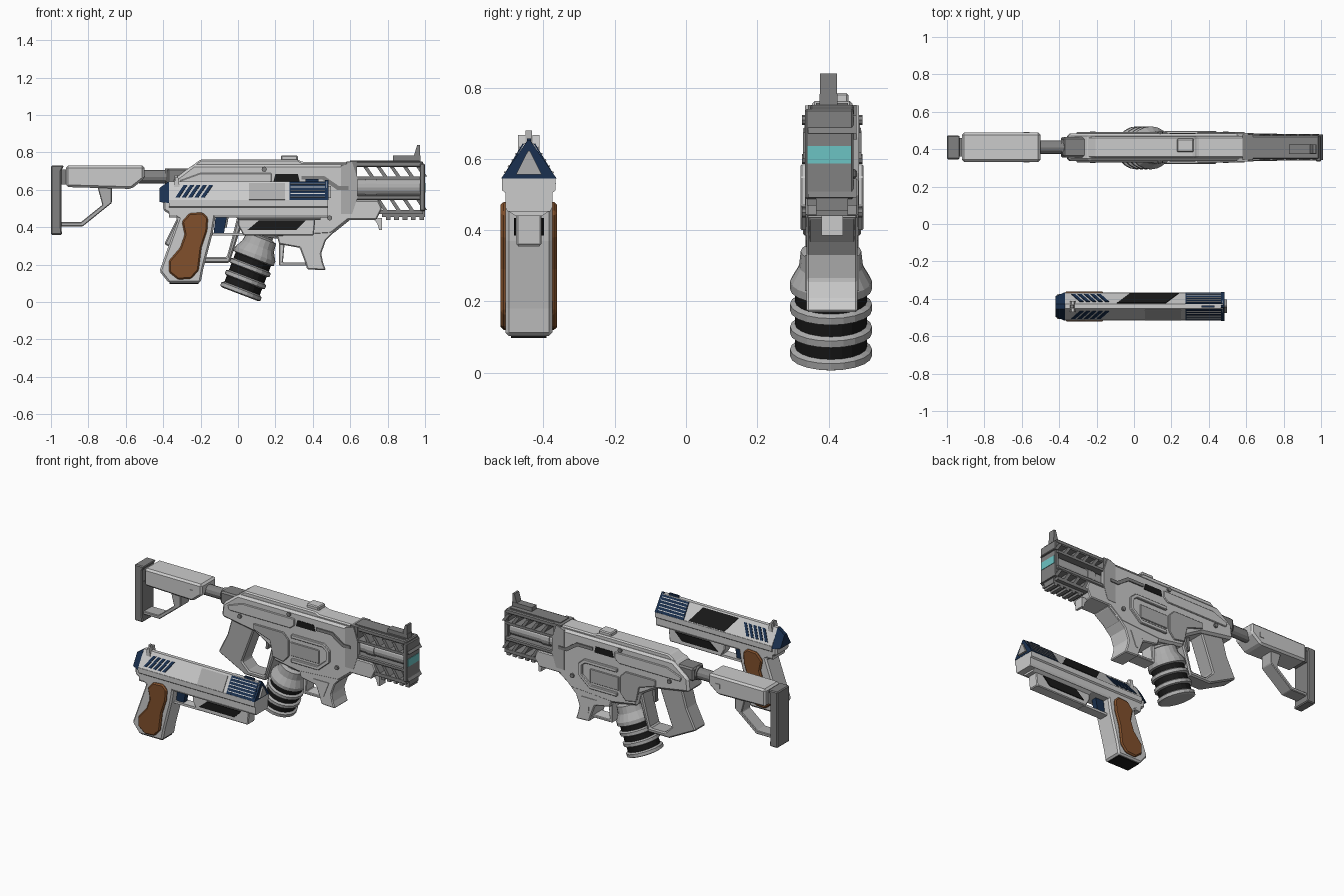
import bpy, bmesh, math
from mathutils import Vector, Matrix

if "Cube" in bpy.data.objects:
    bpy.data.objects.remove(bpy.data.objects["Cube"])

RIFLE, PISTOL = 0.41, -0.441   # y of each weapon's centre plane


def material(name, r, g, b):
    m = bpy.data.materials.new(name)
    m.diffuse_color = (r, g, b, 1)
    m.use_nodes = True
    m.node_tree.nodes["Principled BSDF"].inputs["Base Color"].default_value = m.diffuse_color
    return m


DARK = material("dark_grey", .22, .22, .22)
MID = material("mid_grey", .42, .42, .42)
BLACK = material("black", .01, .01, .01)
NAVY = material("navy", .01, .03, .08)
WOOD = material("wood", .22, .08, .025)
CYAN = material("cyan", .15, .55, .55)


def finish(name, bm, mat, bevel=0):
    bmesh.ops.recalc_face_normals(bm, faces=bm.faces)
    me = bpy.data.meshes.new(name)
    bm.to_mesh(me)
    bm.free()
    ob = bpy.data.objects.new(name, me)
    bpy.context.collection.objects.link(ob)
    if mat:
        me.materials.append(mat)
    if bevel:
        mod = ob.modifiers.new("bevel", 'BEVEL')
        mod.width, mod.segments, mod.limit_method = bevel, 1, 'ANGLE'
    return ob


def solid(name, a, b, mat=None, bevel=0):
    """Join two matching outlines into a closed solid."""
    bm = bmesh.new()
    va, vb = [bm.verts.new(p) for p in a], [bm.verts.new(p) for p in b]
    bm.faces.new(va)
    bm.faces.new(vb)
    for i in range(len(a)):
        j = (i + 1) % len(a)
        bm.faces.new((va[i], va[j], vb[j], vb[i]))
    return finish(name, bm, mat, bevel)


def slab(name, pts, yc, half, mat=None, bevel=0):
    return solid(name, [(x, yc - half, z) for x, z in pts], [(x, yc + half, z) for x, z in pts], mat, bevel)


def rect(x0, x1, z0, z1):
    return [(x0, z0), (x1, z0), (x1, z1), (x0, z1)]


def box(name, x0, x1, z0, z1, yc, half, mat=None, bevel=0):
    return slab(name, rect(x0, x1, z0, z1), yc, half, mat, bevel)


def side_plates(name, pts, yc, inner, outer, mat=None, bevel=0):
    for s, tag in ((-1, "_right"), (1, "_left")):
        slab(name + tag, pts, yc + s * (inner + outer) / 2, (outer - inner) / 2, mat, bevel)


def section(name, pts, yc, x0, x1, mat=None, bevel=0):
    """Half cross-section (y, z), mirrored and extruded along x."""
    full = pts + [(-y, z) for y, z in reversed(pts)]
    return solid(name, [(x0, yc + y, z) for y, z in full], [(x1, yc + y, z) for y, z in full], mat, bevel)


def lathe(name, profile, origin, axis, n=16, mat=None):
    """Closed turned part from (radius, height) points."""
    rot = Vector(axis).to_track_quat('Z', 'Y').to_matrix().to_4x4()
    bm = bmesh.new()
    rings = [[bm.verts.new((r * math.cos(2 * math.pi * i / n), r * math.sin(2 * math.pi * i / n), h))
              for i in range(n)] for r, h in profile]
    bm.faces.new(rings[0])
    bm.faces.new(rings[-1])
    for p, q in zip(rings, rings[1:]):
        for i in range(n):
            j = (i + 1) % n
            bm.faces.new((p[i], p[j], q[j], q[i]))
    bm.transform(Matrix.Translation(origin) @ rot)
    return finish(name, bm, mat)


# ---------------- rifle: stock ----------------
Y = RIFLE
slab("butt_plate", [(-1, .36), (-.94, .36), (-.945, .40), (-.945, .70), (-.93, .73), (-1, .73)], Y, .064, DARK, .006)
slab("stock_body", [(-.92, .615), (-.57, .605), (-.5, .66), (-.5, .73), (-.92, .73)], Y, .078, None, .012)
box("stock_neck", -.95, -.91, .63, .71, Y, .05, DARK)
slab("stock_strut", [(-.95, .405), (-.83, .405), (-.675, .53), (-.675, .63), (-.755, .63), (-.725, .52),
                     (-.84, .427), (-.95, .427)], Y, .045, MID, .004)
lathe("buffer_tube", [(.036, 0), (.036, .14), (.044, .14), (.044, .3)], (-.53, Y, .67), (1, 0, 0), 12, DARK)
box("buffer_key", -.38, -.22, .63, .715, Y, .055, DARK, .01)
side_plates("stock_pin", rect(-.59, -.56, .65, .68), Y, .07, .082)

# ---------------- rifle: receiver ----------------
slab("receiver", [(-.36, .56), (-.12, .52), (0, .45), (.02, .37), (.2, .34), (.5, .36), (.6, .44), (.6, .735),
                  (-.24, .735), (-.35, .65)], Y, .074, None, .014)
slab("receiver_cover", [(-.27, .71), (-.2, .763), (.32, .763), (.34, .75), (.6, .75), (.6, .70)], Y, .057, None, .008)
slab("front_grip", [(.2, .38), (.22, .31), (.33, .29), (.36, .21), (.37, .175), (.47, .17), (.455, .21), (.445, .26),
                    (.47, .33), (.53, .39), (.6, .44), (.4, .45)], Y, .072, None, .006)
slab("hand_stop", [(.22, .32), (.22, .195), (.37, .195), (.37, .212), (.24, .212), (.25, .32)], Y, .045, None, .004)
slab("rear_grip_loop", [(-.29, .58), (-.33, .44), (-.395, .31), (-.2, .21), (-.045, .21), (0, .35), (.04, .47),
                        (0, .47), (-.03, .35), (-.06, .24), (-.17, .24), (-.22, .29), (-.13, .53)], Y, .055, MID, .008)
slab("rifle_trigger", [(-.07, .51), (-.04, .51), (-.06, .40), (-.075, .40)], Y, .014, DARK)
box("rear_sight", .23, .32, .755, .785, Y + .01, .036, None, .006)

# raised side panels, ports and pins
side_plates("ejection_port", [(.19, .645), (.33, .645), (.32, .685), (.2, .685)], Y, .07, .077, BLACK)
side_plates("upper_strip", [(-.3, .62), (.15, .62), (.18, .645), (.18, .69), (-.2, .69), (-.31, .65)], Y, .07, .081, None, .004)
side_plates("lower_panel", [(.02, .40), (.1, .385), (.14, .43), (.14, .54), (.1, .58), (-.12, .58), (-.12, .54), (.0, .5)],
            Y, .07, .081, MID, .004)
side_plates("magazine_frame", [(.16, .40), (.36, .40), (.44, .47), (.44, .55), (.4, .585), (.16, .585), (.16, .56),
                               (.39, .56), (.415, .54), (.415, .48), (.35, .425), (.16, .425)], Y, .07, .088, None, .004)
side_plates("magazine_window", rect(.15, .36, .44, .53), Y, .07, .08, MID, .003)
side_plates("side_rib", [(.34, .655), (.45, .655), (.53, .6), (.59, .6), (.59, .62), (.54, .62), (.46, .675), (.34, .675)],
            Y, .07, .082, DARK)
side_plates("grip_inlay", [(.31, .33), (.43, .33), (.41, .28), (.39, .23), (.375, .23), (.37, .28)], Y, .069, .076)
for k, (x, z) in enumerate(((.49, .45), (.14, .71), (-.22, .6))):
    lathe(f"receiver_pin_{k}", [(.014, -.085), (.014, .085)], (x, Y, z), (0, 1, 0), 8, DARK)

# ---------------- rifle: drum magazine ----------------
drum_axis, drum_base = (.357, 0, .934), (.01, Y - .003, .042)
lathe("drum_core", [(.101, .005), (.101, .22)], drum_base, drum_axis, 20, BLACK)
for k in range(3):
    h = k * .068
    lathe(f"drum_ring_{k}", [(.1, h), (.115, h + .006), (.115, h + .026), (.1, h + .034)], drum_base, drum_axis, 20, MID)
lathe("drum_shoulder", [(.1, .2), (.115, .206), (.115, .23), (.09, .275), (.085, .32), (.06, .33), (.06, .40)],
      drum_base, drum_axis, 20, MID)

# ---------------- rifle: slotted barrel shroud ----------------
for tag, z0, z1, zb, zt in (("upper", .655, .752, .672, .722), ("lower", .47, .572, .492, .545)):
    box(f"shroud_{tag}_low_rail", .58, .99, z0, zb, Y, .07, DARK)
    box(f"shroud_{tag}_high_rail", .58, .99, zt, z1, Y, .062 if tag == "upper" else .07, DARK, .006)
    box(f"shroud_{tag}_root", .58, .635, z0, z1, Y, .068, DARK)
    for k in range(5):
        x = .705 + k * .071
        slab(f"shroud_{tag}_rib_{k}", [(x, zb), (x + .022, zb), (x - .013, zt), (x - .035, zt)], Y, .068, DARK)
lathe("barrel", [(.047, 0), (.047, .1), (.052, .1), (.052, .16), (.047, .16), (.047, .41)], (.58, Y, .613), (1, 0, 0), 16, MID)
side_plates("shroud_rear_collar", [(.55, .47), (.61, .47), (.64, .56), (.64, .66), (.61, .75), (.55, .73)], Y, .05, .076, MID)
box("muzzle_cap", .972, 1, .487, .74, Y - .008, .068, DARK, .005)
box("muzzle_light", .99, 1.003, .587, .637, Y - .008, .061, CYAN)
slab("handguard_plate", [(.56, .44), (.74, .44), (.77, .5), (.75, .545), (.58, .545)], Y, .074, None, .006)
slab("front_hook", [(.72, .45), (.77, .45), (.77, .385), (.755, .385), (.745, .42)], Y, .03)
box("bottom_rail", .77, 1, .455, .49, Y, .045, DARK)
for k in range(5):
    box(f"bottom_rail_tooth_{k}", .79 + k * .045, .815 + k * .045, .44, .46, Y, .045, DARK)
box("top_recess", .6, .97, .748, .757, Y, .045, DARK)
box("front_sight_base", .83, .975, .75, .783, Y - .01, .025, DARK)
slab("front_sight_post", [(.94, .78), (.972, .78), (.972, .84), (.958, .84)], Y - .01, .024, DARK)

# ---------------- pistol: slide and frame ----------------
Y = PISTOL
section("slide", [(.075, .54), (.012, .645)], Y, -.37, .475)
section("pistol_frame", [(.06, .452), (.066, .465), (.066, .505), (.075, .512), (.075, .545)], Y, -.37, .482)
solid("rear_cap", [(-.37, Y + y, z) for y, z in ((-.076, .53), (.076, .53), (.014, .645), (-.014, .645))],
      [(-.42, Y + y, z) for y, z in ((-.055, .535), (.055, .535), (.012, .61), (-.012, .61))], NAVY)
section("muzzle_rim", [(.078, .545), (.004, .652)], Y, .465, .484, NAVY)
section("muzzle_face", [(.036, .557), (.003, .622)], Y, .47, .496, MID)


def slope_panel(name, pts, side, mat, thick=.004):
    """Thin panel on the sloped slide side; pts are (x, fraction up the slope)."""
    rings = [[(x, Y + side * (.075 - .063 * t + .85 * o), .54 + .105 * t + .53 * o) for x, t in pts]
             for o in (-.004, thick)]
    return solid(name, rings[0], rings[1], mat)


for s, tag in ((-1, "right"), (1, "left")):
    slope_panel(f"muzzle_panel_{tag}", rect(.275, .472, .04, .97), s, NAVY)
    for k in range(5):
        slope_panel(f"muzzle_stripe_{tag}_{k}", rect(.28, .465, .17 + k * .165, .21 + k * .165), s, None, .007)
    for k in range(5):
        x = -.335 + k * .034
        slope_panel(f"rear_vent_{tag}_{k}", [(x, .17), (x + .02, .17), (x + .065, .8), (x + .045, .8)], s, NAVY)
slope_panel("slide_inlay_left", [(-.02, .08), (.24, .08), (.17, .92), (-.09, .92)], 1, BLACK)
slope_panel("slide_inlay_right", rect(.06, .25, .05, .9), -1, MID)
for s in (-1, 1):
    slab("rear_sight_post", [(-.345, .6), (-.31, .6), (-.32, .668), (-.335, .668)], Y + s * .02, .01)
slab("hammer", [(-.345, .6), (-.31, .6), (-.325, .68), (-.338, .68)], Y, .009, MID)
box("pistol_front_sight", .36, .43, .635, .658, Y, .006, NAVY)

# ---------------- pistol: underbarrel, trigger, grip ----------------
slab("underbarrel", [(0, .46), (0, .41), (.03, .357), (.405, .357), (.415, .46)], Y, .036, None, .005)
section("underbarrel_shoulder", [(.037, .44), (.062, .457)], Y, 0, .44)
side_plates("underbarrel_inlay", [(.05, .385), (.31, .385), (.36, .435), (.11, .435)], Y, .03, .042, BLACK)
box("trigger_guard", -.15, .04, .355, .37, Y, .03)
slab("trigger", [(-.13, .37), (-.075, .37), (-.06, .455), (-.12, .455)], Y, .018, NAVY)
slab("pistol_grip", [(-.40, .545), (-.40, .49), (-.32, .445), (-.42, .165), (-.37, .103), (-.2, .103), (-.185, .18),
                     (-.135, .37), (-.12, .46), (-.12, .545)], Y, .066, None, .01)
slab("magazine_base", rect(-.365, -.21, .098, .11), Y, .05, BLACK)
side_plates("grip_panel", [(-.3, .43), (-.26, .475), (-.19, .48), (-.16, .45), (-.165, .38), (-.195, .29), (-.21, .17),
                           (-.25, .125), (-.32, .12), (-.37, .16), (-.37, .22), (-.31, .29), (-.285, .36)],
            Y, .055, .079, WOOD, .008)
